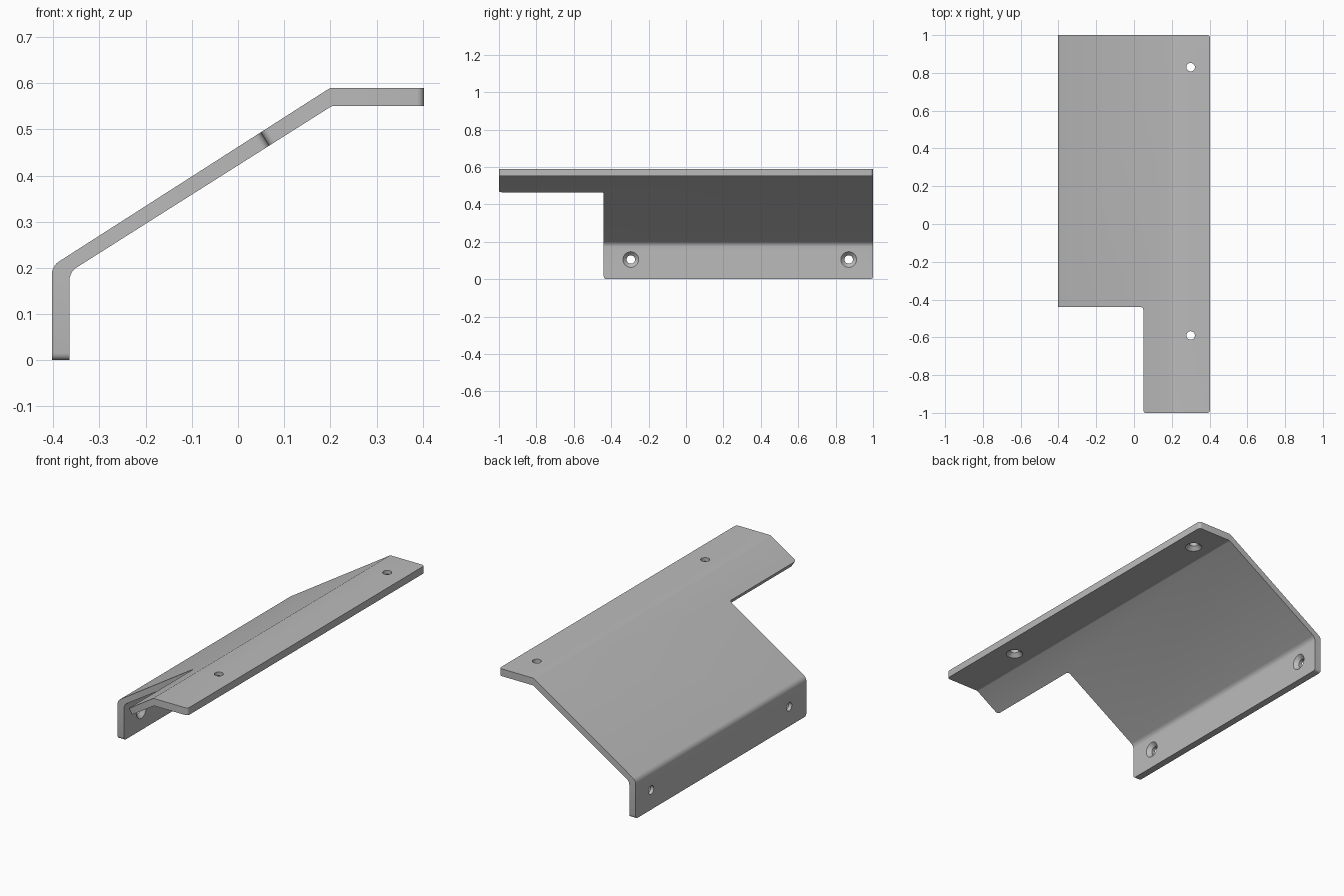
import bpy
import bmesh
from math import radians
from mathutils import Matrix, Vector

cube = bpy.data.objects.get("Cube")
if cube:
    bpy.data.objects.remove(cube, do_unlink=True)

BACK, FRONT, STEP = 1.0, -1.0, -0.44


def make_object(name, bm):
    bmesh.ops.recalc_face_normals(bm, faces=bm.faces[:])
    mesh = bpy.data.meshes.new(name)
    bm.to_mesh(mesh)
    bm.free()
    obj = bpy.data.objects.new(name, mesh)
    bpy.context.collection.objects.link(obj)
    return obj


# Folded profile: (outer, inner) points in x, z
foot = (Vector((-0.403, 0)), Vector((-0.365, 0)))
low_bend = (Vector((-0.403, 0.204)), Vector((-0.365, 0.191)))
high_bend = (Vector((0.2, 0.59)), Vector((0.204, 0.551)))
lip = (Vector((0.403, 0.59)), Vector((0.403, 0.551)))
notch = (low_bend[0].lerp(high_bend[0], 0.75),
         low_bend[1].lerp(high_bend[1], 0.76))

# Each panel is an outline of (profile point, y)
panels = [
    [(foot, STEP), (low_bend, STEP), (low_bend, BACK), (foot, BACK)],
    [(low_bend, STEP), (notch, STEP), (notch, FRONT), (high_bend, FRONT),
     (high_bend, BACK), (low_bend, BACK)],
    [(high_bend, FRONT), (lip, FRONT), (lip, BACK), (high_bend, BACK)],
]

# Folded plate: two skins joined by walls
bm = bmesh.new()
for side in (0, 1):
    for panel in panels:
        bm.faces.new([bm.verts.new((p[side].x, y, p[side].y)) for p, y in panel])
for panel in panels:
    for (p, y), (q, w) in zip(panel, panel[1:] + panel[:1]):
        if p is q and p in (low_bend, high_bend):
            continue
        corners = [(p[0], y), (q[0], w), (q[1], w), (p[1], y)]
        bm.faces.new([bm.verts.new((c.x, cy, c.y)) for c, cy in corners])
bmesh.ops.remove_doubles(bm, verts=bm.verts[:], dist=0.0001)
bmesh.ops.recalc_face_normals(bm, faces=bm.faces[:])
bmesh.ops.dissolve_limit(bm, angle_limit=radians(1),
                         verts=bm.verts[:], edges=bm.edges[:])


def on_point(vert, point):
    return any((Vector((vert.co.x, vert.co.z)) - p).length < 0.002 for p in point)


def edges_at(points, along_y):
    return [e for e in bm.edges for p in points
            if all(on_point(v, p) for v in e.verts)
            and (abs(e.verts[0].co.y - e.verts[1].co.y) > 0.1) == along_y]


# Rounded plate corners, then the two folds
for points, along_y, size, segments in (
        ((foot, notch, lip), False, 0.015, 4),
        ((low_bend,), True, 0.017, 5),
        ((high_bend,), True, 0.005, 2)):
    bmesh.ops.bevel(bm, geom=edges_at(points, along_y), offset=size,
                    segments=segments, profile=0.5, affect='EDGES')
plate = make_object("folded_bracket_plate", bm)

# Countersunk screw holes, opening on the inner side
holes = bmesh.new()


def add_hole(position, rotation):
    place = Matrix.Translation(position) @ rotation
    rings = []
    for radius, depth in ((0.047, -0.005), (0.0225, 0.0195), (0.0225, 0.06)):
        ring = bmesh.ops.create_circle(holes, segments=32, radius=radius)["verts"]
        for v in ring:
            v.co.z = depth
            v.co = place @ v.co
        rings.append(ring)
    for a, b in zip(rings, rings[1:]):
        for i in range(32):
            j = (i + 1) % 32
            holes.faces.new((a[i], a[j], b[j], b[i]))
    holes.faces.new(rings[0])
    holes.faces.new(rings[-1])


for y in (-0.59, 0.83):
    add_hole((0.3, y, 0.551), Matrix.Identity(4))
for y in (-0.295, 0.87):
    add_hole((-0.365, y, 0.105), Matrix.Rotation(radians(-90), 4, 'Y'))
cutter = make_object("hole_cutter", holes)
cutter.hide_render = True

# Plain metal finish
grey = bpy.data.materials.new("plain_grey")
grey.use_nodes = True
colour = (0.5, 0.5, 0.5, 1)
grey.diffuse_color = colour
grey.node_tree.nodes["Principled BSDF"].inputs["Base Color"].default_value = colour
plate.data.materials.append(grey)

cut = plate.modifiers.new("screw_holes", 'BOOLEAN')
cut.operation = 'DIFFERENCE'
cut.solver = 'EXACT'
cut.object = cutter
bpy.ops.object.select_all(action='DESELECT')
bpy.context.view_layer.objects.active = plate
plate.select_set(True)
bpy.ops.object.modifier_apply(modifier=cut.name)
bpy.data.objects.remove(cutter, do_unlink=True)
bpy.ops.object.shade_smooth_by_angle(angle=radians(30))
